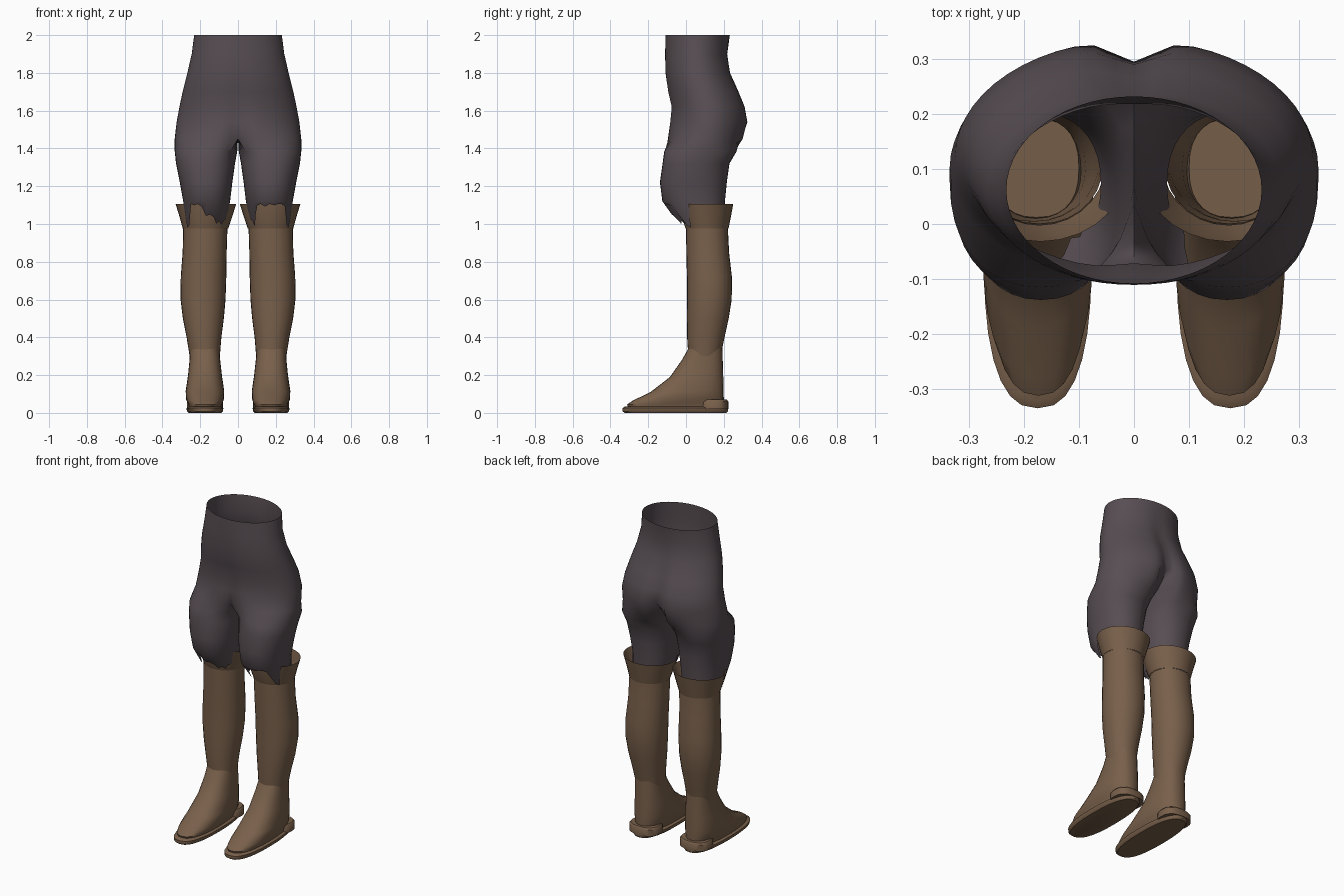
import bpy, bmesh
from math import sin, cos, pi, radians, exp, copysign

cube = bpy.data.objects.get("Cube")
if cube:
    bpy.data.objects.remove(cube, do_unlink=True)


def material(name, colour):
    m = bpy.data.materials.new(name)
    m.use_nodes = True
    m.diffuse_color = colour
    m.node_tree.nodes["Principled BSDF"].inputs["Base Color"].default_value = colour
    return m


CLOTH = material("dark plum cloth", (0.095, 0.075, 0.085, 1))
LEATHER = material("brown leather", (0.19, 0.117, 0.07, 1))
ARC, INNER = 28, 8      # points on the outer arc and the inner thigh


def bridge(bm, rows, full):
    """Skin rows of points; rows of full length are closed loops."""
    rows = [[bm.verts.new(p) for p in row] for row in rows]
    for a, b in zip(rows, rows[1:]):
        n = min(len(a), len(b))
        for i in range(n if n == full else n - 1):
            j = (i + 1) % n
            bm.faces.new((a[i], a[j], b[j], b[i]))
    return rows


def finish(name, bm, mat, angle):
    bmesh.ops.remove_doubles(bm, verts=bm.verts, dist=0.0005)
    bmesh.ops.recalc_face_normals(bm, faces=bm.faces)
    mesh = bpy.data.meshes.new(name)
    bm.to_mesh(mesh)
    bm.free()
    mesh.materials.append(mat)
    obj = bpy.data.objects.new(name, mesh)
    bpy.context.collection.objects.link(obj)
    bpy.ops.object.select_all(action="DESELECT")
    obj.select_set(True)
    bpy.context.view_layer.objects.active = obj
    bpy.ops.object.shade_smooth_by_angle(angle=radians(angle))


def power(v, e):
    return copysign(abs(v) ** (2 / e), v)


def oval(side, z, x0, x1, y0, y1, e, angles, tilt=0):
    """Superellipse ring between the given limits; tilt raises the back."""
    pts = []
    for s in angles:
        x = (x0 + x1) / 2 + (x1 - x0) / 2 * power(cos(s), e)
        y = (y0 + y1) / 2 + (y1 - y0) / 2 * power(sin(s), e)
        pts.append((side * x, y, z + tilt * (y - y0) / (y1 - y0)))
    return pts


# Trousers: hips as two half shells, which become closed legs at the crotch
HIPS = [(2.0, .232, -.108, .232, 0), (1.9, .245, -.112, .222, .004),
        (1.8, .268, -.112, .24, .01), (1.7, .293, -.1, .287, .022),
        (1.62, .31, -.082, .32, .03), (1.54, .325, -.09, .335, .04),
        (1.45, .335, -.105, .312, .1)]
LEGS = [(1.385, .004, .335, -.115, .268), (1.32, .016, .328, -.124, .23),
        (1.22, .03, .308, -.138, .216), (1.12, .042, .29, -.125, .206)]
HEM = (.98, .068, .28, -.025, .2)
# How far each front point of the torn hem hangs down, 0 to 1
TORN = {1: [.95, .5, .15, .1, .2, .1, .15, .1, .1, .2, .9, 1, .6, .15],
        -1: [.9, .75, .85, .6, .5, .55, .2, .1, .15, .1, .9, 1, .6, .15]}


def hip_arc(side, z, hw, yf, yb, cleft):
    pts = []
    for i in range(ARC + 1):
        t = pi * i / ARC
        x = hw * sin(t)
        y = (yf + yb) / 2 - (yb - yf) / 2 * cos(t)
        dip = cleft * exp(-(x / .05) ** 2)
        y += -dip if t > pi / 2 else dip * .35
        pts.append((side * x, y, z))
    return pts


leg_angles = [radians(-140 + 280 * i / ARC) for i in range(ARC + 1)]
leg_angles += [radians(140 + 80 * k / INNER) for k in range(1, INNER)]

bm = bmesh.new()
for side in (1, -1):
    rows = [hip_arc(side, *h) for h in HIPS]
    front, back = rows[-1][0], rows[-1][ARC]
    for k in range(1, INNER):
        f = k / INNER
        rows[-1].append((0, back[1] + (front[1] - back[1]) * f, front[2]))
    rows += [oval(side, *leg, 2.2, leg_angles) for leg in LEGS]
    low = oval(side, *HEM, 2.2, leg_angles)
    drop = TORN[side] + [.7] * (len(low) - len(TORN[side]))
    rows.append([tuple(a + (b - a) * d for a, b in zip(p, q))
                 for p, q, d in zip(rows[-1], low, drop)])
    bridge(bm, rows, ARC + INNER)
finish("trousers", bm, CLOTH, 50)


def loft(name, side, rings, e, caps, angle, tilt=0, count=28):
    angles = [2 * pi * i / count for i in range(count)]
    bm = bmesh.new()
    rows = bridge(bm, [oval(side, *r, e, angles, tilt) for r in rings], count)
    if caps:
        bm.faces.new(rows[0])
        bm.faces.new(rows[-1])
    finish(name, bm, LEATHER, angle)


# Boots: z, inner x, outer x, front y, back y for every ring
CUFF = [(1.105, .01, .33, -.032, .25), (1.04, .03, .31, -.022, .238),
        (.975, .052, .292, -.002, .225)]
SHAFT = [(.975, .056, .29, 0, .222), (.85, .06, .293, .002, .228),
         (.72, .062, .303, .005, .243), (.6, .066, .304, .005, .242),
         (.5, .075, .292, .005, .226), (.4, .088, .272, .006, .204),
         (.3, .096, .256, .012, .184)]
UPPER = [(.34, .1, .255, .012, .192), (.28, .095, .256, -.022, .194),
         (.19, .085, .265, -.085, .197), (.11, .073, .277, -.188, .199),
         (.065, .075, .275, -.282, .2), (.045, .082, .265, -.312, .2),
         (.025, .09, .26, -.305, .2)]
SOLE = [(.034, .09, .26, -.322, .212), (.026, .077, .273, -.335, .222),
        (.008, .08, .27, -.335, .222), (0, .088, .262, -.325, .215)]
HEEL = [(.07, .088, .262, .075, .216), (.06, .08, .27, .068, .224),
        (.02, .08, .27, .068, .224)]

for side, word in ((1, "left"), (-1, "right")):
    loft(word + "_boot_cuff", side, CUFF, 2, False, 40)
    loft(word + "_boot_shaft", side, SHAFT, 2.1, False, 40)
    loft(word + "_shoe_upper", side, UPPER, 2.4, True, 40, tilt=.012)
    loft(word + "_sole", side, SOLE, 2.5, True, 40)
    loft(word + "_heel_band", side, HEEL, 2.5, True, 40)
